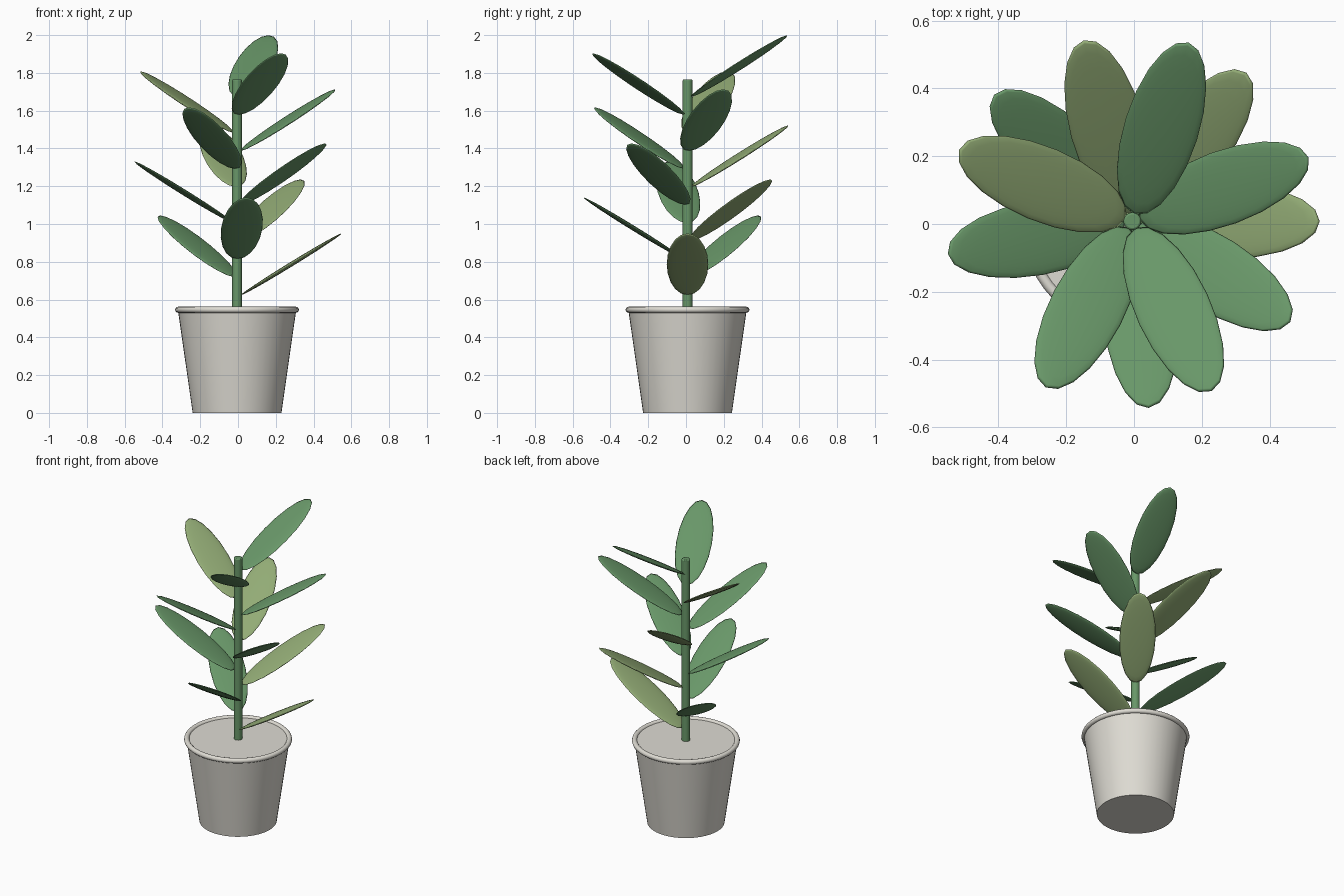
import bpy, math
from mathutils import Matrix, Vector

if "Cube" in bpy.data.objects:
    bpy.data.objects.remove(bpy.data.objects["Cube"], do_unlink=True)

CX, CY = -0.005, 0.008      # plant axis


def material(name, rgb):
    m = bpy.data.materials.new(name)
    m.use_nodes = True
    m.diffuse_color = (*rgb, 1)
    m.node_tree.nodes["Principled BSDF"].inputs["Base Color"].default_value = (*rgb, 1)
    return m


green = material("leaf green", (0.14, 0.31, 0.14))
olive = material("yellow green", (0.29, 0.41, 0.18))
ceramic = material("off white ceramic", (0.73, 0.71, 0.65))


def finish(name, mat):
    ob = bpy.context.object
    ob.name = name
    ob.data.name = name
    ob.data.materials.append(mat)
    bpy.ops.object.shade_smooth_by_angle(angle=math.radians(40))
    return ob


# Tapered pot with closed top
bpy.ops.mesh.primitive_cone_add(vertices=48, radius1=0.235, radius2=0.314,
                                depth=0.55, location=(CX, CY, 0.275))
finish("pot", ceramic)

# Rounded rim
bpy.ops.mesh.primitive_torus_add(major_segments=48, minor_segments=12,
                                 major_radius=0.312, minor_radius=0.016,
                                 location=(CX, CY, 0.546))
finish("pot_rim", ceramic)

# Straight stem with a softened top edge
base, top = 0.54, 1.765
bpy.ops.mesh.primitive_cylinder_add(vertices=20, radius=0.026, depth=top - base,
                                    location=(CX, CY, (base + top) / 2))
stem = finish("stem", green)
bevel = stem.modifiers.new("soft_edge", "BEVEL")
bevel.width = 0.006
bevel.segments = 2

# Leaves spiral up the stem by the golden angle, every third one lighter
TILT = math.radians(31.5)
for i in range(12):
    turn = math.radians(137.5 * i)
    bpy.ops.mesh.primitive_uv_sphere_add(segments=20, ring_count=12, radius=1)
    leaf = finish(f"leaf_{i + 1}", green if i % 3 else olive)
    leaf.data.transform(Matrix.Diagonal((0.312, 0.11, 0.012, 1)))
    leaf.rotation_euler = (0, -TILT, turn)
    leaf.location = Vector((CX + 0.287 * math.cos(turn),
                            CY + 0.287 * math.sin(turn),
                            0.787 + 0.0954 * i))
